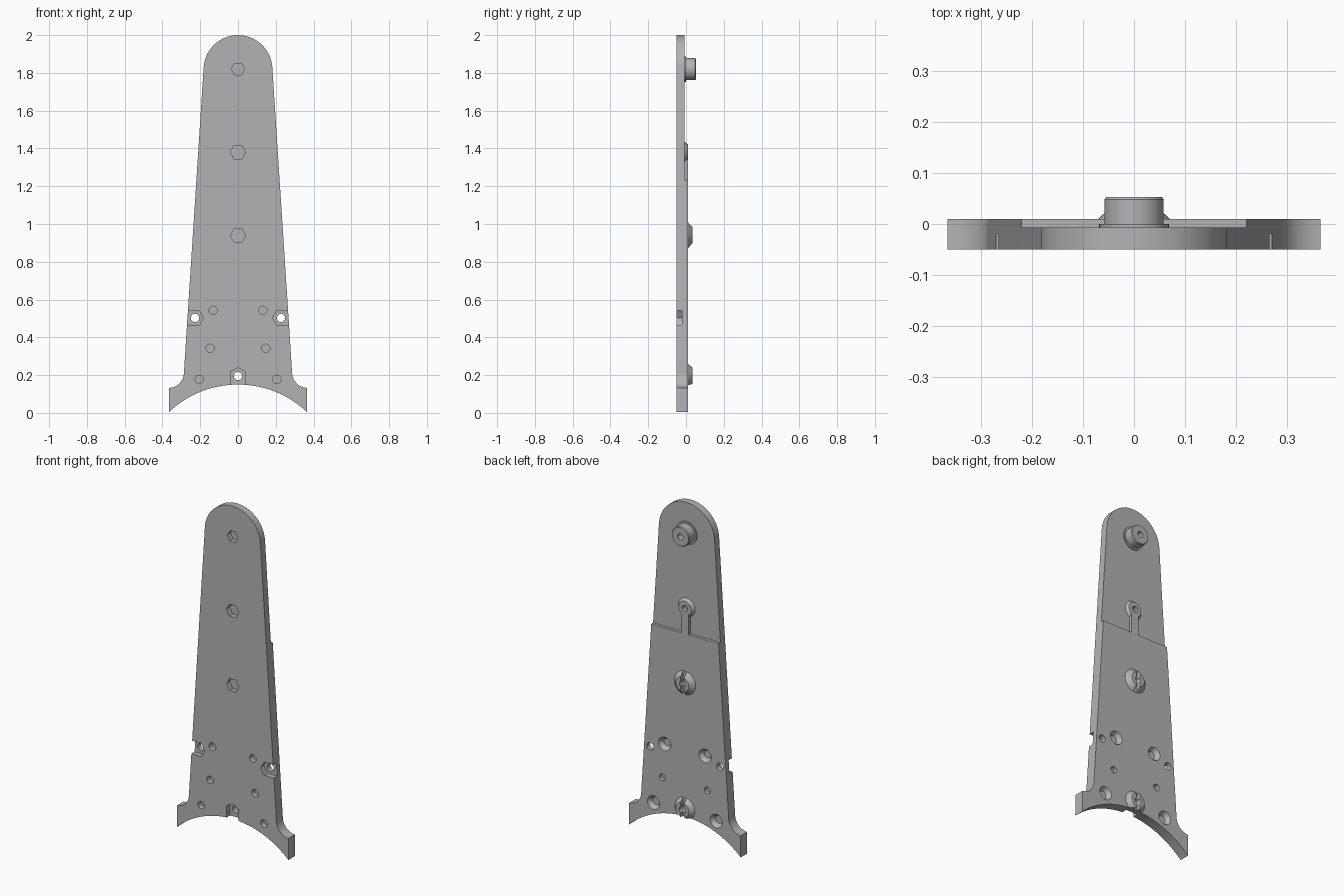
import bpy, bmesh
from math import sin, cos, pi, radians

FRONT, BACK, THIN = -0.05, 0.01, -0.007   # plate faces, and back of the thin upper part
STEP_Z = 1.23
POCKET = -0.02                            # floor of the nut pockets
MEMBRANE = -0.014                         # thin web left between front and back holes

cube = bpy.data.objects.get("Cube")
if cube:
    bpy.data.objects.remove(cube, do_unlink=True)

grey = bpy.data.materials.new("plain grey")
grey.use_nodes = True
grey.diffuse_color = (0.45, 0.45, 0.45, 1)
grey.node_tree.nodes["Principled BSDF"].inputs["Base Color"].default_value = (0.45, 0.45, 0.45, 1)


def make(name, bm):
    bmesh.ops.recalc_face_normals(bm, faces=bm.faces)
    mesh = bpy.data.meshes.new(name)
    bm.to_mesh(mesh)
    bm.free()
    mesh.materials.append(grey)
    obj = bpy.data.objects.new(name, mesh)
    bpy.context.collection.objects.link(obj)
    return obj


def lathe(name, x, z, profile, sides=32, turn=0.0):
    """Stack of (radius, y) rings about an axis along y, capped at both ends."""
    bm = bmesh.new()
    rings = []
    for r, y in profile:
        angles = [turn + 2 * pi * i / sides for i in range(sides)]
        rings.append([bm.verts.new((x + r * cos(a), y, z + r * sin(a))) for a in angles])
    for a, b in zip(rings, rings[1:]):
        for i in range(sides):
            j = (i + 1) % sides
            bm.faces.new((a[i], a[j], b[j], b[i]))
    bm.faces.new(rings[0])
    bm.faces.new(rings[-1])
    return make(name, bm)


def box(name, x0, x1, y0, y1, z0, z1):
    bm = bmesh.new()
    bmesh.ops.create_cube(bm, size=1)
    for v in bm.verts:
        v.co = ((x0 + x1) / 2 + v.co.x * (x1 - x0),
                (y0 + y1) / 2 + v.co.y * (y1 - y0),
                (z0 + z1) / 2 + v.co.z * (z1 - z0))
    return make(name, bm)


def arc(cx, cz, r, start, end, steps):
    angles = [radians(start + (end - start) * i / steps) for i in range(steps + 1)]
    return [(cx + r * cos(a), cz + r * sin(a)) for a in angles]


# Tapered plate with rounded top and flared feet
half = [(0, 0), (0.365, 0)] + arc(0.369, 0.215, 0.083, 267, 178, 10) + arc(0, 1.818, 0.182, 3.5, 90, 20)
outline = half + [(-x, z) for x, z in reversed(half[1:-1])]
bm = bmesh.new()
face = bm.faces.new([bm.verts.new((x, FRONT, z)) for x, z in outline])
solid = bmesh.ops.extrude_face_region(bm, geom=[face])
for v in solid["geom"]:
    if isinstance(v, bmesh.types.BMVert):
        v.co.y = BACK
plate = make("leg_plate", bm)


def combine(tool, operation):
    mod = plate.modifiers.new("combine", "BOOLEAN")
    mod.operation, mod.solver, mod.object = operation, "EXACT", tool
    with bpy.context.temp_override(object=plate, active_object=plate):
        bpy.ops.object.modifier_apply(modifier=mod.name)
    bpy.data.objects.remove(tool, do_unlink=True)


def cut(tool):
    combine(tool, "DIFFERENCE")


def add(tool):
    combine(tool, "UNION")


# Thinner upper part
cut(box("step_cutter", -1, 1, THIN, 1, STEP_Z, 3))

# Top boss with flange
add(lathe("top_boss", 0, 1.82, [(0.068, -0.03), (0.068, 0), (0.058, 0), (0.058, 0.048), (0.054, 0.053)], 48))

# Ring and stem on the thin part
add(lathe("ring", 0, 1.38, [(0.055, -0.02), (0.055, THIN), (0.042, BACK)]))
add(box("stem", -0.024, 0.024, -0.02, BACK, STEP_Z - 0.02, 1.36))

# Split conical studs
for z, r in ((0.94, 0.07), (0.197, 0.065)):
    add(lathe("stud", 0, z, [(r, -0.005), (r, BACK), (0.043, 0.035)]))
    cut(box("slot_cutter", -0.012, 0.012, BACK + 0.001, 0.1, z - 0.1, z + 0.1))

# Curved underside
cut(lathe("underside_cutter", 0, -0.382, [(0.532, -1), (0.532, 1)], 128))

# Hexagonal nut pockets in front, screw holes behind
for z, r in ((1.82, 0.035), (1.38, 0.041), (0.94, 0.041)):
    cut(lathe("nut_cutter", 0, z, [(r, -0.1), (r, POCKET)], 6))
    cut(lathe("screw_cutter", 0, z, [(0.018, MEMBRANE), (0.018, 0.1)], 24))

# Open-sided nut pockets with through holes
for s in (-1, 1):
    cut(lathe("edge_nut_cutter", s * 0.228, 0.503, [(0.045, -0.1), (0.045, POCKET)], 6))
    cut(box("edge_slot_cutter", *sorted((s * 0.25, s * 0.4)), -0.1, POCKET, 0.464, 0.542))
    cut(lathe("edge_hole_cutter", s * 0.228, 0.503, [(0.022, -0.1), (0.022, 0.1)], 24))
cut(lathe("foot_nut_cutter", 0, 0.195, [(0.045, -0.1), (0.045, POCKET)], 6, pi / 6))
cut(box("foot_slot_cutter", -0.039, 0.039, -0.1, POCKET, 0.1, 0.18))
cut(lathe("foot_hole_cutter", 0, 0.195, [(0.022, -0.1), (0.022, 0.1)], 24))

# Small mounting holes, some countersunk behind
for x, z, sunk in ((0.132, 0.543, True), (0.147, 0.342, False), (0.205, 0.177, True)):
    for s in (-1, 1):
        cut(lathe("hole_cutter", s * x, z, [(0.022, -0.1), (0.022, POCKET)], 24))
        back = [(0.022, MEMBRANE), (0.04, BACK), (0.04, 0.1)] if sunk else [(0.02, MEMBRANE), (0.02, 0.1)]
        cut(lathe("back_hole_cutter", s * x, z, back, 24))

bpy.ops.object.select_all(action="DESELECT")
plate.select_set(True)
bpy.context.view_layer.objects.active = plate
bpy.ops.object.shade_smooth_by_angle(angle=radians(25))
